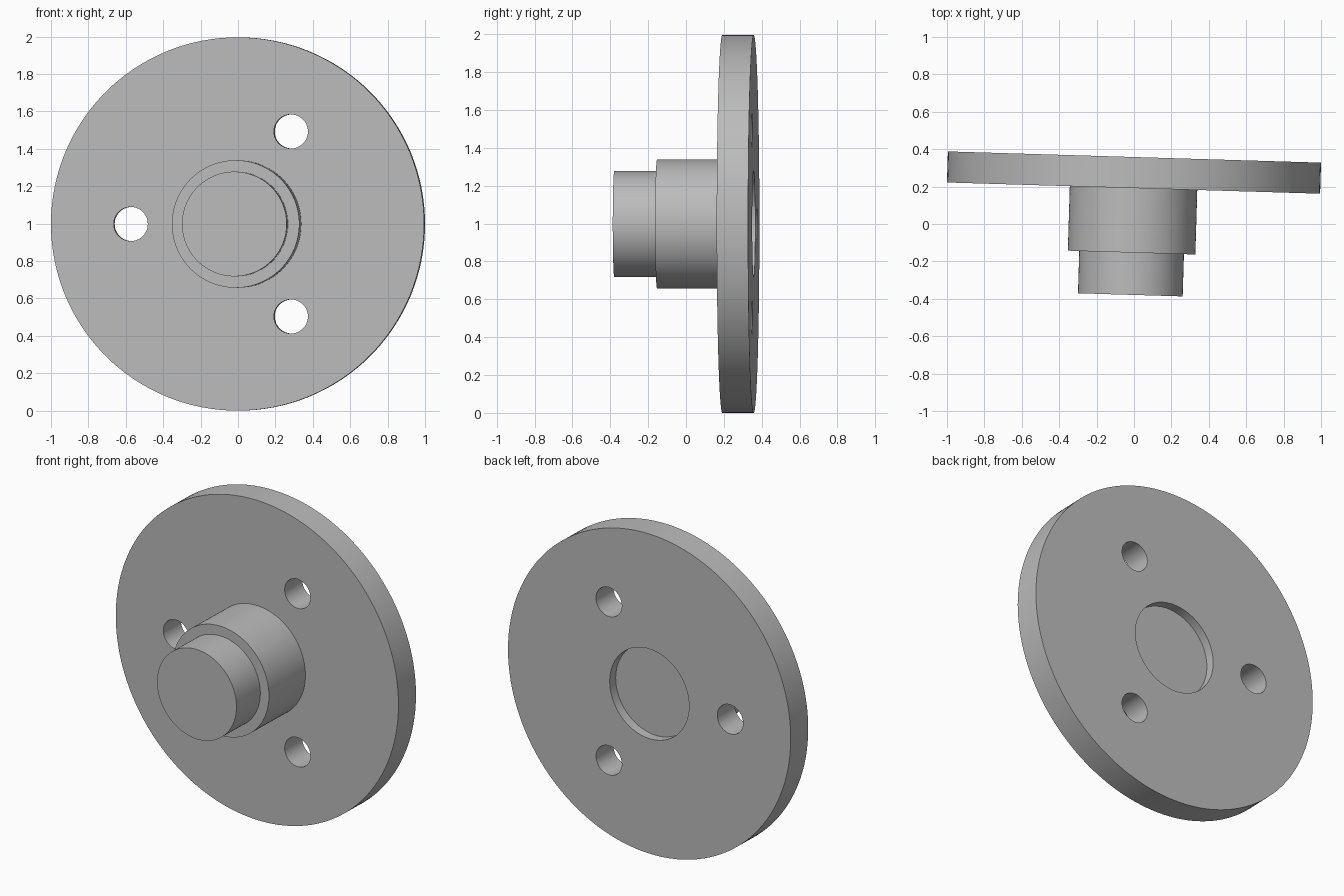
import bpy, bmesh
from math import pi, cos, sin, radians
from mathutils import Matrix, Vector

default_cube = bpy.data.objects.get("Cube")
if default_cube:
    bpy.data.objects.remove(default_cube)

# Dimensions along the part's own axis, which is turned slightly about z
DISC_R, HUB_R, PIN_R = 0.998, 0.341, 0.28
BACK, FRONT, HUB_END, PIN_END = 0.083, -0.083, -0.428, -0.654
RECESS_DEPTH = 0.057
HOLE_R, HOLE_CIRCLE = 0.091, 0.571
SEGMENTS = 128
PLACE = Matrix.Translation((0, 0.275, DISC_R)) @ Matrix.Rotation(-0.03, 4, "Z") @ Matrix.Rotation(-pi / 2, 4, "X")

metal = bpy.data.materials.new("plain grey metal")
metal.use_nodes = True
grey = (0.5, 0.5, 0.5, 1)
metal.diffuse_color = grey
metal.node_tree.nodes["Principled BSDF"].inputs["Base Color"].default_value = grey


def lathe(name, profile):
    """Spin a (radius, height) profile around the local z axis."""
    bm = bmesh.new()
    verts = [bm.verts.new((r, 0, h)) for r, h in profile]
    edges = [bm.edges.new(pair) for pair in zip(verts, verts[1:])]
    bmesh.ops.spin(bm, geom=verts + edges, axis=(0, 0, 1), cent=(0, 0, 0),
                   angle=2 * pi, steps=SEGMENTS, use_duplicate=False)
    bmesh.ops.remove_doubles(bm, verts=bm.verts, dist=1e-5)
    bmesh.ops.recalc_face_normals(bm, faces=bm.faces)
    mesh = bpy.data.meshes.new(name)
    bm.to_mesh(mesh)
    bm.free()
    mesh.materials.append(metal)
    obj = bpy.data.objects.new(name, mesh)
    bpy.context.collection.objects.link(obj)
    obj.matrix_world = PLACE
    return obj


# Disc, hub and pin as one turned part with a shallow recess in the back
floor = BACK - RECESS_DEPTH
body = lathe("flanged_hub", [
    (0, floor), (PIN_R, floor), (PIN_R, BACK), (DISC_R, BACK),
    (DISC_R, FRONT), (HUB_R, FRONT), (HUB_R, HUB_END),
    (PIN_R, HUB_END), (PIN_R, PIN_END), (0, PIN_END)])

# Three evenly spaced bolt holes
bpy.context.view_layer.objects.active = body
for i, angle in enumerate((60, 180, 300)):
    cutter = lathe("bolt_hole_cutter", [
        (0, BACK * 2), (HOLE_R, BACK * 2), (HOLE_R, FRONT * 2), (0, FRONT * 2)])
    a = radians(angle)
    offset = Vector((cos(a), sin(a), 0)) * HOLE_CIRCLE
    cutter.matrix_world = PLACE @ Matrix.Translation(offset)
    cutter.hide_render = True
    cut = body.modifiers.new("bolt_hole", "BOOLEAN")
    cut.operation = "DIFFERENCE"
    cut.solver = "EXACT"
    cut.object = cutter
    bpy.ops.object.modifier_apply(modifier=cut.name)
    bpy.data.objects.remove(cutter)

# Smooth the turned walls and keep the rims sharp
bpy.ops.object.select_all(action="DESELECT")
body.select_set(True)
bpy.ops.object.shade_smooth_by_angle(angle=radians(30))
